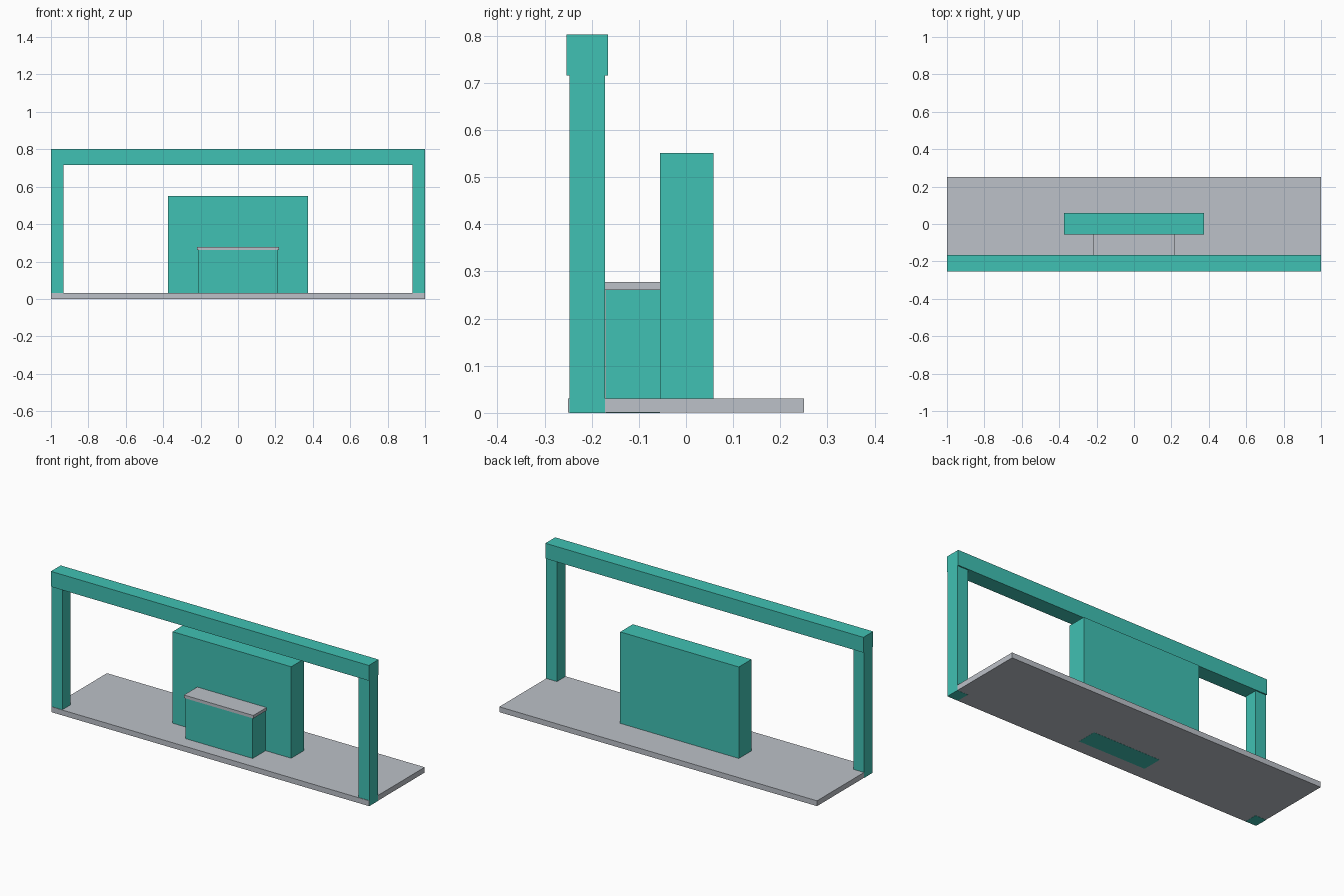
import bpy

if "Cube" in bpy.data.objects:
    bpy.data.objects.remove(bpy.data.objects["Cube"])


def material(name, rgb):
    m = bpy.data.materials.new(name)
    m.diffuse_color = (*rgb, 1.0)
    m.use_nodes = True
    m.node_tree.nodes["Principled BSDF"].inputs["Base Color"].default_value = m.diffuse_color
    return m


teal = material("teal", (0.051, 0.533, 0.451))
grey = material("light grey", (0.503, 0.533, 0.578))


def box(name, x, y, z, mat):
    """Box spanning the given (min, max) ranges."""
    bpy.ops.mesh.primitive_cube_add(size=1)
    ob = bpy.context.object
    ob.name = name
    ob.location = [(a + b) / 2 for a, b in (x, y, z)]
    ob.scale = [b - a for a, b in (x, y, z)]
    bpy.ops.object.transform_apply(location=True, rotation=False, scale=True)
    ob.data.materials.append(mat)
    return ob


# Floor platform, a hair inside the post faces
box("platform", (-0.9993, 0.9993), (-0.25, 0.25), (0.0007, 0.031), grey)

# Front frame: two posts and the header beam
for side, x in (("left", (-1.0, -0.932)), ("right", (0.932, 1.0))):
    box(side + "_post", x, (-0.247, -0.172), (0.0, 0.72), teal)
box("header_beam", (-1.0, 1.0), (-0.253, -0.165), (0.715, 0.802), teal)

# Back panel
box("back_panel", (-0.373, 0.373), (-0.055, 0.058), (0.001, 0.551), teal)

# Counter with its slab, against the panel
box("counter", (-0.212, 0.212), (-0.171, -0.055), (0.0, 0.261), teal)
box("counter_top", (-0.218, 0.218), (-0.174, -0.055), (0.261, 0.278), grey)
